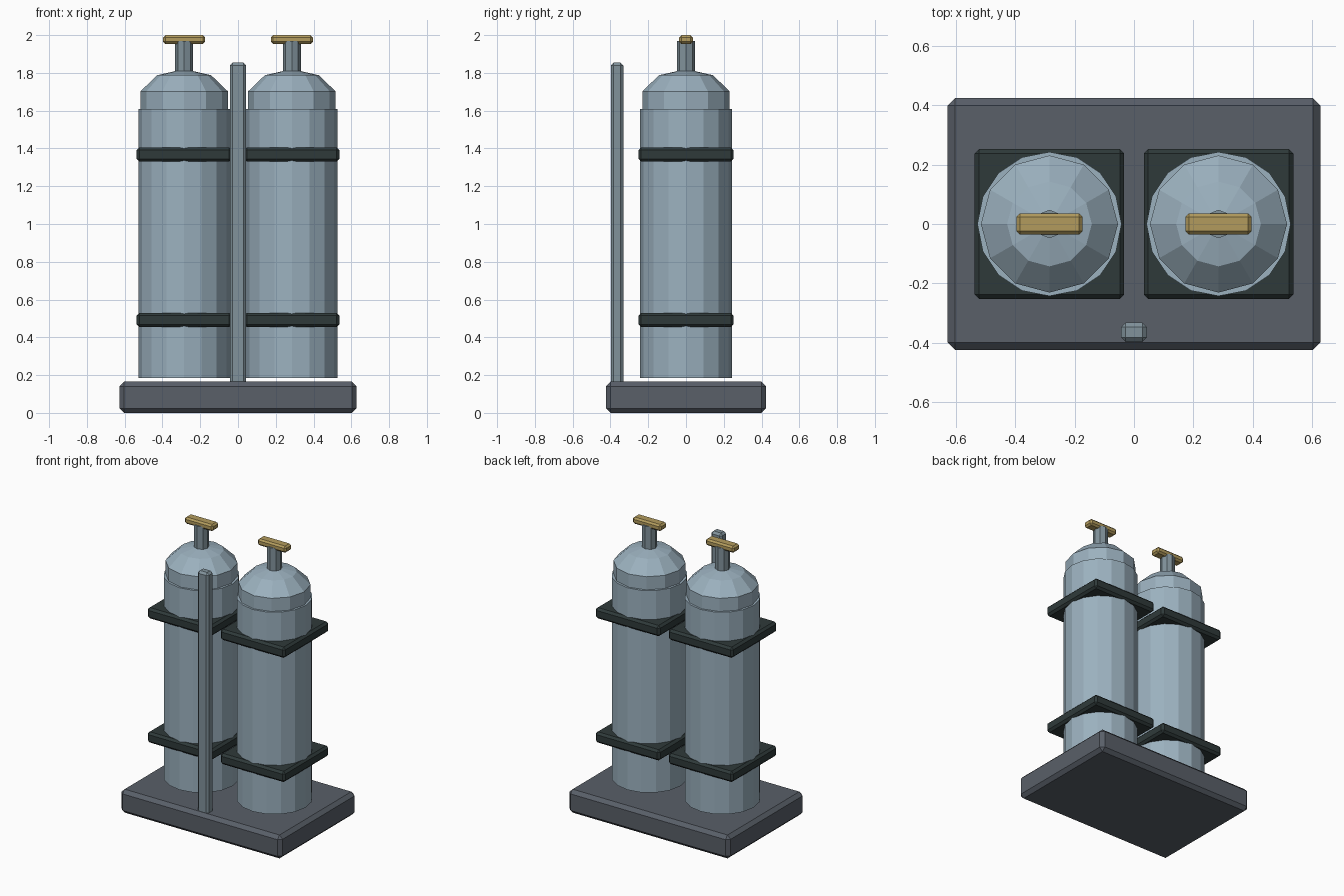
import bpy

if "Cube" in bpy.data.objects:
    bpy.data.objects.remove(bpy.data.objects["Cube"])


def material(name, rgb):
    m = bpy.data.materials.new(name)
    m.diffuse_color = (*rgb, 1)
    m.use_nodes = True
    m.node_tree.nodes["Principled BSDF"].inputs["Base Color"].default_value = m.diffuse_color
    return m


STEEL = material("pale_steel", (0.33, 0.44, 0.52))
PIPE = material("pipe_steel", (0.22, 0.29, 0.33))
BASE = material("base_grey", (0.10, 0.115, 0.14))
BLACK = material("strap_black", (0.028, 0.042, 0.042))
BRASS = material("brass", (0.45, 0.33, 0.11))


def finish(name, mat):
    ob = bpy.context.object
    ob.name = name
    ob.data.materials.append(mat)
    return ob


def box(name, lo, hi, chamfer, mat):
    """Chamfered box between two corners."""
    bpy.ops.mesh.primitive_cube_add(
        size=1, location=[(a + b) / 2 for a, b in zip(lo, hi)])
    ob = finish(name, mat)
    ob.scale = [b - a for a, b in zip(lo, hi)]
    bpy.ops.object.transform_apply(location=False, rotation=False, scale=True)
    bev = ob.modifiers.new("chamfer", 'BEVEL')
    bev.width, bev.segments = chamfer, 1
    return ob


def cylinder(name, x, r, z0, z1, sides, mat):
    bpy.ops.mesh.primitive_cylinder_add(
        vertices=sides, radius=r, depth=z1 - z0, location=(x, 0, (z0 + z1) / 2))
    return finish(name, mat)


# Base slab and upright post at the front
box("base", (-0.628, -0.424, 0), (0.628, 0.424, 0.165), 0.024, BASE)
box("post", (-0.043, -0.398, 0.15), (0.043, -0.332, 1.855), 0.015, PIPE)

for side, x in (("left", -0.285), ("right", 0.285)):
    # Tank body
    cylinder(f"{side}_tank", x, 0.243, 0.185, 1.61, 16, STEEL)

    # Faceted shoulder dome
    bpy.ops.mesh.primitive_uv_sphere_add(
        segments=12, ring_count=5, radius=0.243, location=(x, 0, 1.65))
    dome = finish(f"{side}_dome", STEEL)
    dome.scale.z = 0.7

    # Valve stem and handle
    cylinder(f"{side}_valve_stem", x, 0.048, 1.76, 1.97, 8, PIPE)
    box(f"{side}_valve_handle", (x - 0.111, -0.036, 1.953),
        (x + 0.111, 0.036, 2.0), 0.012, BRASS)

    # Square straps around the tank
    for level, z in (("lower", 0.492), ("upper", 1.368)):
        box(f"{side}_{level}_strap", (x - 0.252, -0.252, z - 0.038),
            (x + 0.252, 0.252, z + 0.038), 0.015, BLACK)
